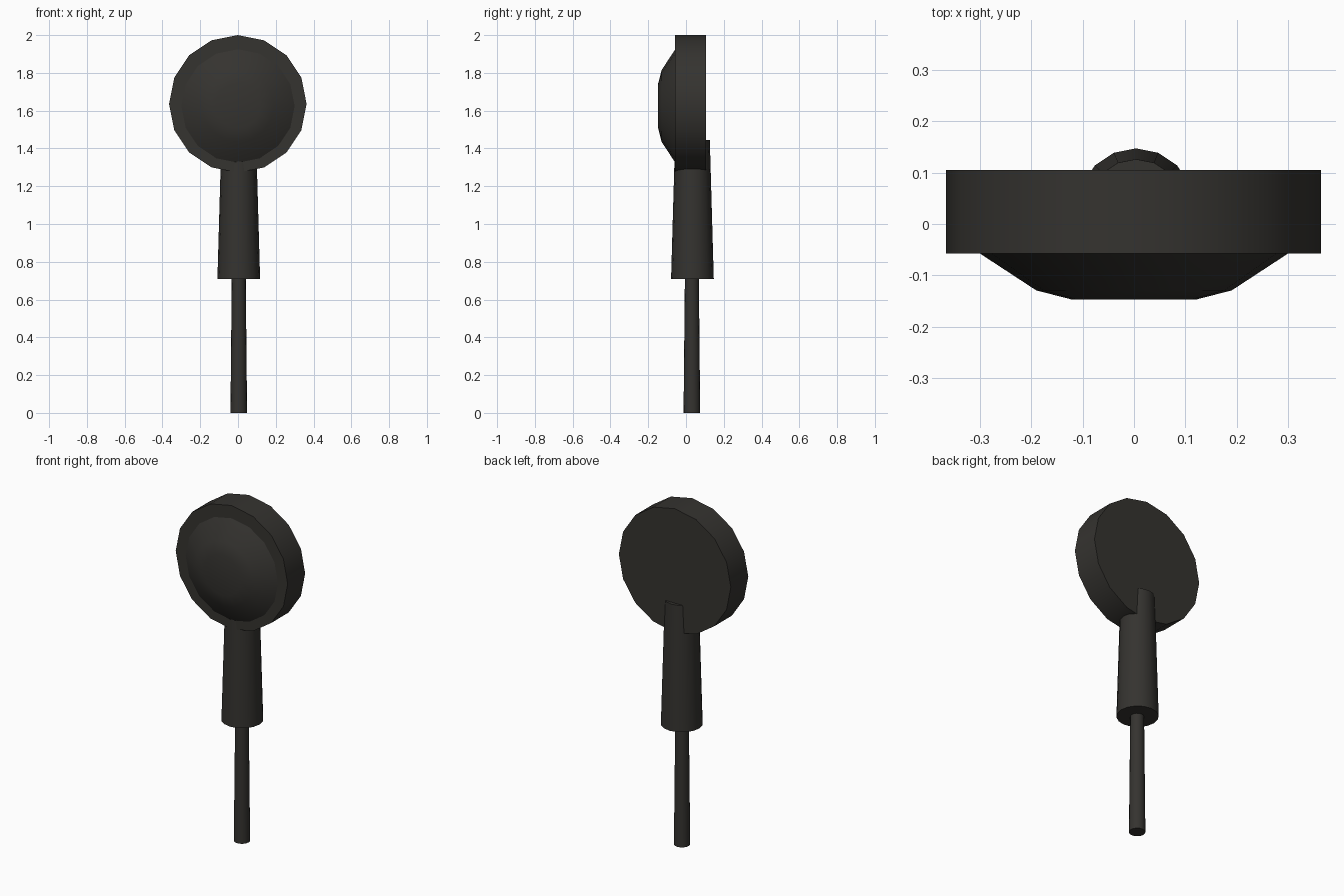
import bpy
import bmesh
from math import cos, sin, tau, radians
from mathutils import Vector

if "Cube" in bpy.data.objects:
    bpy.data.objects.remove(bpy.data.objects["Cube"])

SIDES = 16
dark = bpy.data.materials.new("dark_plastic")
dark.diffuse_color = (0.035, 0.033, 0.029, 1)
dark.use_nodes = True
dark.node_tree.nodes["Principled BSDF"].inputs["Base Color"].default_value = dark.diffuse_color


def lathe(name, origin, profile, axis):
    """Turn (radius, position) pairs around the z or y axis, with closed flat ends."""
    bm = bmesh.new()
    rings = []
    for r, h in profile:
        ring = []
        for i in range(SIDES):
            a = tau * i / SIDES
            u, v = r * cos(a), r * sin(a)
            co = Vector((u, v, h)) if axis == "z" else Vector((u, h, v))
            ring.append(bm.verts.new(co))
        rings.append(ring)
    for low, high in zip(rings, rings[1:]):
        for i in range(SIDES):
            j = (i + 1) % SIDES
            bm.faces.new((low[i], low[j], high[j], high[i]))
    bm.faces.new(rings[0])
    bm.faces.new(rings[-1])
    bmesh.ops.recalc_face_normals(bm, faces=bm.faces)
    mesh = bpy.data.meshes.new(name)
    bm.to_mesh(mesh)
    bm.free()
    mesh.materials.append(dark)
    obj = bpy.data.objects.new(name, mesh)
    obj.location = origin
    bpy.context.collection.objects.link(obj)
    bpy.ops.object.select_all(action="DESELECT")
    obj.select_set(True)
    bpy.context.view_layer.objects.active = obj
    bpy.ops.object.shade_smooth_by_angle(angle=radians(35))
    return obj


# Thin tapered rod standing on the ground
lathe("rod", (0.004, 0.031, 0), [(0.044, 0), (0.037, 0.72)], "z")

# Thicker tapered grip, running up behind the disc
lathe("grip", (0.004, 0.034, 0), [(0.113, 0.71), (0.092, 1.445)], "z")

# Upright round disc
lathe("disc", (-0.001, 0, 1.636), [(0.364, -0.057), (0.364, 0.105)], "y")

# Shallow dome on the front of the disc
lathe("dome", (0, 0, 1.625),
      [(0.30, -0.05), (0.30, -0.057), (0.19, -0.129), (0.12, -0.147)], "y")
